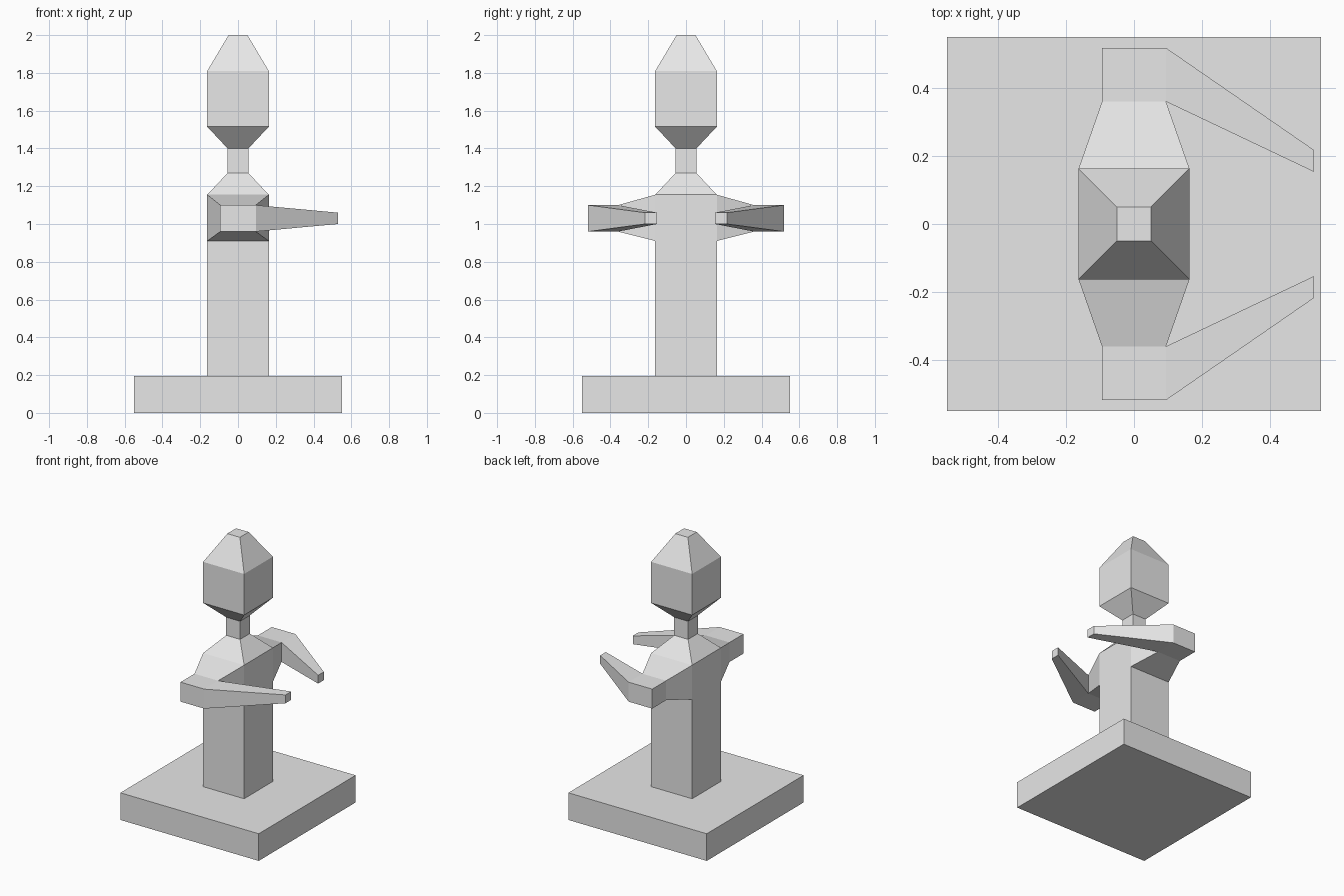
import bpy
import bmesh
from mathutils import Vector

if "Cube" in bpy.data.objects:
    bpy.data.objects.remove(bpy.data.objects["Cube"], do_unlink=True)

grey = bpy.data.materials.new("plain_grey")
grey.use_nodes = True
grey.diffuse_color = (0.8, 0.8, 0.8, 1)
grey.node_tree.nodes["Principled BSDF"].inputs["Base Color"].default_value = (0.8, 0.8, 0.8, 1)


def rect(axis, pos, u, v):
    """Rectangle across an axis; u and v are the (low, high) ranges of the other two."""
    corners = []
    for a, b in ((u[0], v[0]), (u[1], v[0]), (u[1], v[1]), (u[0], v[1])):
        p = [a, b]
        p.insert(axis, pos)
        corners.append(Vector(p))
    return corners


def loft(name, sections):
    """Closed flat-sided solid through a row of rectangles."""
    bm = bmesh.new()
    rings = [[bm.verts.new(p) for p in s] for s in sections]
    bm.faces.new(rings[0])
    bm.faces.new(rings[-1])
    for low, high in zip(rings, rings[1:]):
        for i in range(4):
            j = (i + 1) % 4
            bm.faces.new((low[i], low[j], high[j], high[i]))
    bmesh.ops.recalc_face_normals(bm, faces=bm.faces)
    mesh = bpy.data.meshes.new(name)
    bm.to_mesh(mesh)
    bm.free()
    mesh.materials.append(grey)
    obj = bpy.data.objects.new(name, mesh)
    bpy.context.collection.objects.link(obj)
    return obj


def column(name, profile):
    """Square column from (height, half width) pairs."""
    return loft(name, [rect(2, z, (-w, w), (-w, w)) for z, w in profile])


def mirror_y(obj):
    mod = obj.modifiers.new("Mirror", 'MIRROR')
    mod.use_axis = (False, True, False)


# Base slab, then torso, neck and head as one square column
column("base", [(0, 0.55), (0.195, 0.55)])
column("body", [(0.195, 0.163), (0.91, 0.163), (1.155, 0.163), (1.27, 0.055),
                (1.40, 0.055), (1.515, 0.163), (1.81, 0.163), (2.0, 0.05)])

# Upper arms: tapered shoulder running into a straight elbow block
elbow_x, elbow_y, elbow_z = (-0.094, 0.094), (0.36, 0.518), (0.96, 1.10)
mirror_y(loft("upper_arms", [
    rect(1, 0.163, (-0.163, 0.163), (0.91, 1.155)),
    rect(1, elbow_y[0], elbow_x, elbow_z),
    rect(1, elbow_y[1], elbow_x, elbow_z)]))

# Forearms: taper from the elbow towards the hand
mirror_y(loft("forearms", [
    rect(0, elbow_x[1], elbow_y, elbow_z),
    rect(0, 0.53, (0.153, 0.217), (1.0, 1.06))]))
